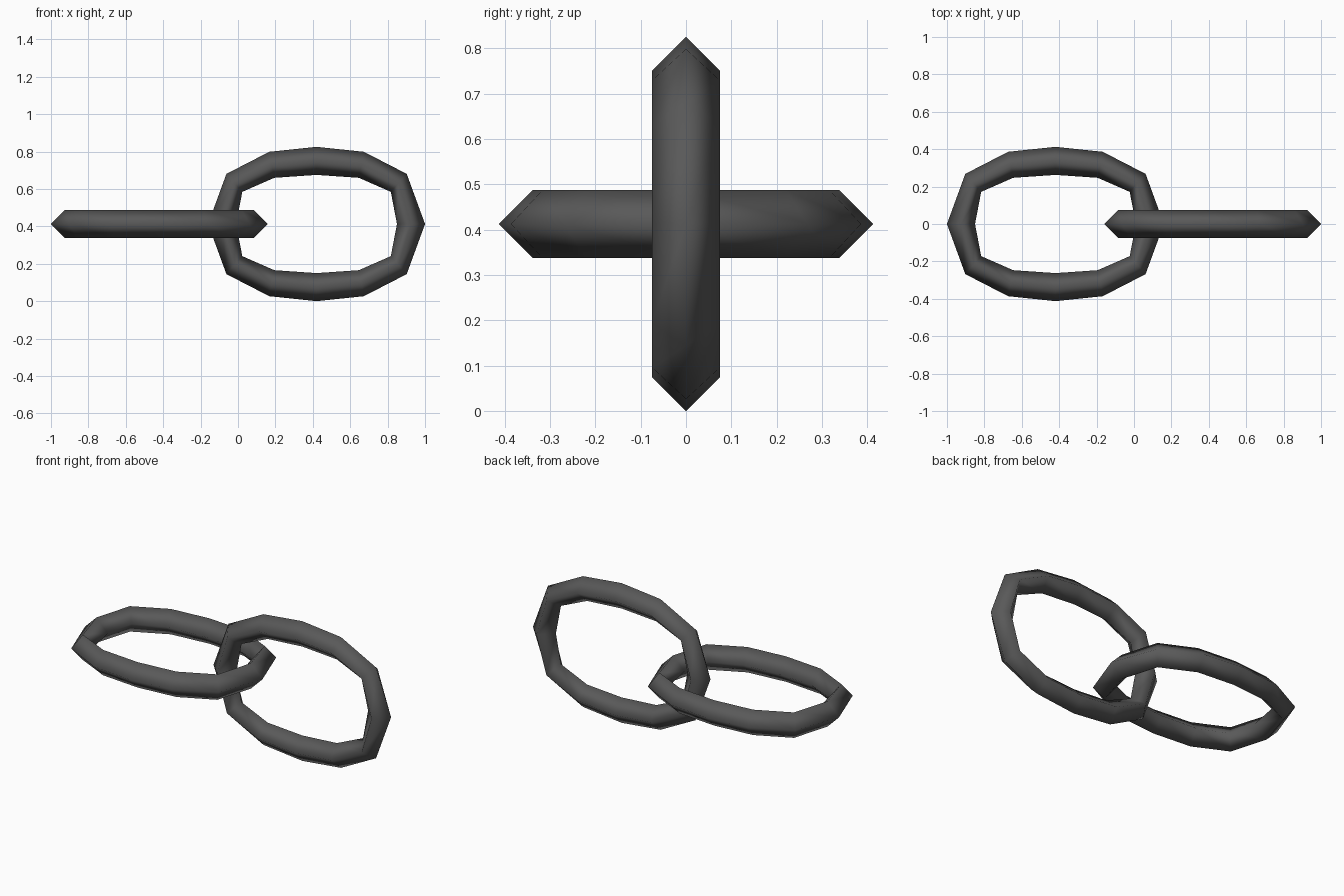
import bpy, bmesh, math
from mathutils import Matrix

if "Cube" in bpy.data.objects:
    bpy.data.objects.remove(bpy.data.objects["Cube"])

iron = bpy.data.materials.new("dark iron")
iron.diffuse_color = (0.1, 0.1, 0.1, 1)
iron.use_nodes = True
iron.node_tree.nodes["Principled BSDF"].inputs["Base Color"].default_value = iron.diffuse_color

# first quadrant of the link outline: (outer x, z), (inner x, z)
QUAD = [((0.58, 0), (0.43, 0)),
        ((0.482, 0.268), (0.397, 0.172)),
        ((0.253, 0.386), (0.226, 0.247)),
        ((0, 0.4125), (0, 0.2625))]
R = 0.075  # half thickness of the diamond section


def stations():
    """Mirror the quadrant into a full 12-station loop."""
    m = lambda s, sx, sz: [(x * sx, z * sz) for x, z in s]
    half = QUAD + [m(s, -1, 1) for s in QUAD[-2::-1]]
    return half + [m(s, 1, -1) for s in half[-2:0:-1]]


def link(name, x, turn):
    bm = bmesh.new()
    rings = []
    for (ox, oz), (ix, iz) in stations():
        mx, mz = (ox + ix) / 2, (oz + iz) / 2
        rings.append([bm.verts.new(p) for p in
                      ((ox, 0, oz), (mx, R, mz), (ix, 0, iz), (mx, -R, mz))])
    for i, a in enumerate(rings):
        b = rings[(i + 1) % len(rings)]
        for k in range(4):
            n = (k + 1) % 4
            bm.faces.new((a[k], a[n], b[n], b[k])).smooth = True
    bm.transform(Matrix.Rotation(turn, 4, 'X'))
    bmesh.ops.recalc_face_normals(bm, faces=bm.faces)
    me = bpy.data.meshes.new(name)
    bm.to_mesh(me)
    bm.free()
    me.materials.append(iron)
    ob = bpy.data.objects.new(name, me)
    ob.location = (x, 0, 0.4125)
    bpy.context.collection.objects.link(ob)


# upright link on the right, flat link on the left
link("upright_link", 0.42, 0)
link("flat_link", -0.42, math.pi / 2)
